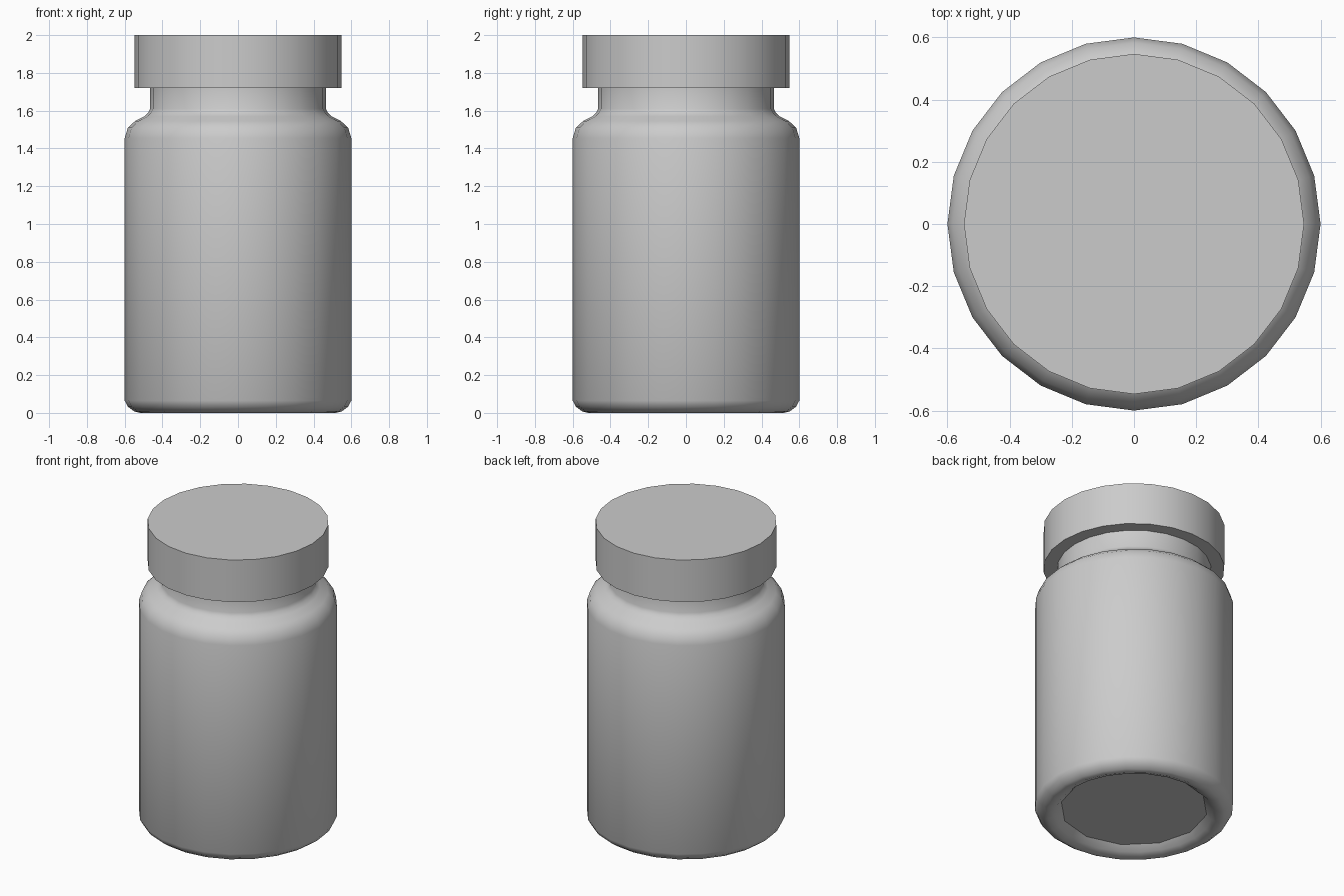
import bpy, bmesh, math

if "Cube" in bpy.data.objects:
    bpy.data.objects.remove(bpy.data.objects["Cube"])

SIDES = 24


def lathe(name, profile, coarse_first=False):
    """Spin a (radius, z) profile, listed bottom to top, and cap both ends."""
    bm = bmesh.new()
    rings = []
    for k, (r, z) in enumerate(profile):
        ring = []
        for i in range(SIDES):
            a = 2 * math.pi * i / SIDES
            # optional 12-sided outline for the first ring
            flat = math.cos(math.pi / 12) if coarse_first and k == 0 and i % 2 else 1
            ring.append(bm.verts.new((r * flat * math.cos(a), r * flat * math.sin(a), z)))
        rings.append(ring)
    for low, high in zip(rings, rings[1:]):
        for i in range(SIDES):
            j = (i + 1) % SIDES
            bm.faces.new((low[i], low[j], high[j], high[i]))
    bm.faces.new(rings[0][::-1])
    bm.faces.new(rings[-1])
    mesh = bpy.data.meshes.new(name)
    bm.to_mesh(mesh)
    bm.free()
    obj = bpy.data.objects.new(name, mesh)
    bpy.context.collection.objects.link(obj)
    bpy.ops.object.select_all(action='DESELECT')
    obj.select_set(True)
    bpy.context.view_layer.objects.active = obj
    bpy.ops.object.shade_smooth_by_angle(angle=math.radians(40))
    return obj


# Bottle: recessed base, rounded foot, straight wall, shoulder and neck
lathe("bottle_body", [
    (0.445, 0.05), (0.475, 0.018), (0.52, 0.0), (0.55, 0.008), (0.582, 0.032),
    (0.60, 0.065), (0.60, 1.455), (0.583, 1.51), (0.545, 1.545),
    (0.495, 1.57), (0.475, 1.59), (0.465, 1.61), (0.465, 1.73),
], coarse_first=True)

# Lid
lathe("lid", [(0.547, 1.72), (0.547, 2.0)])
